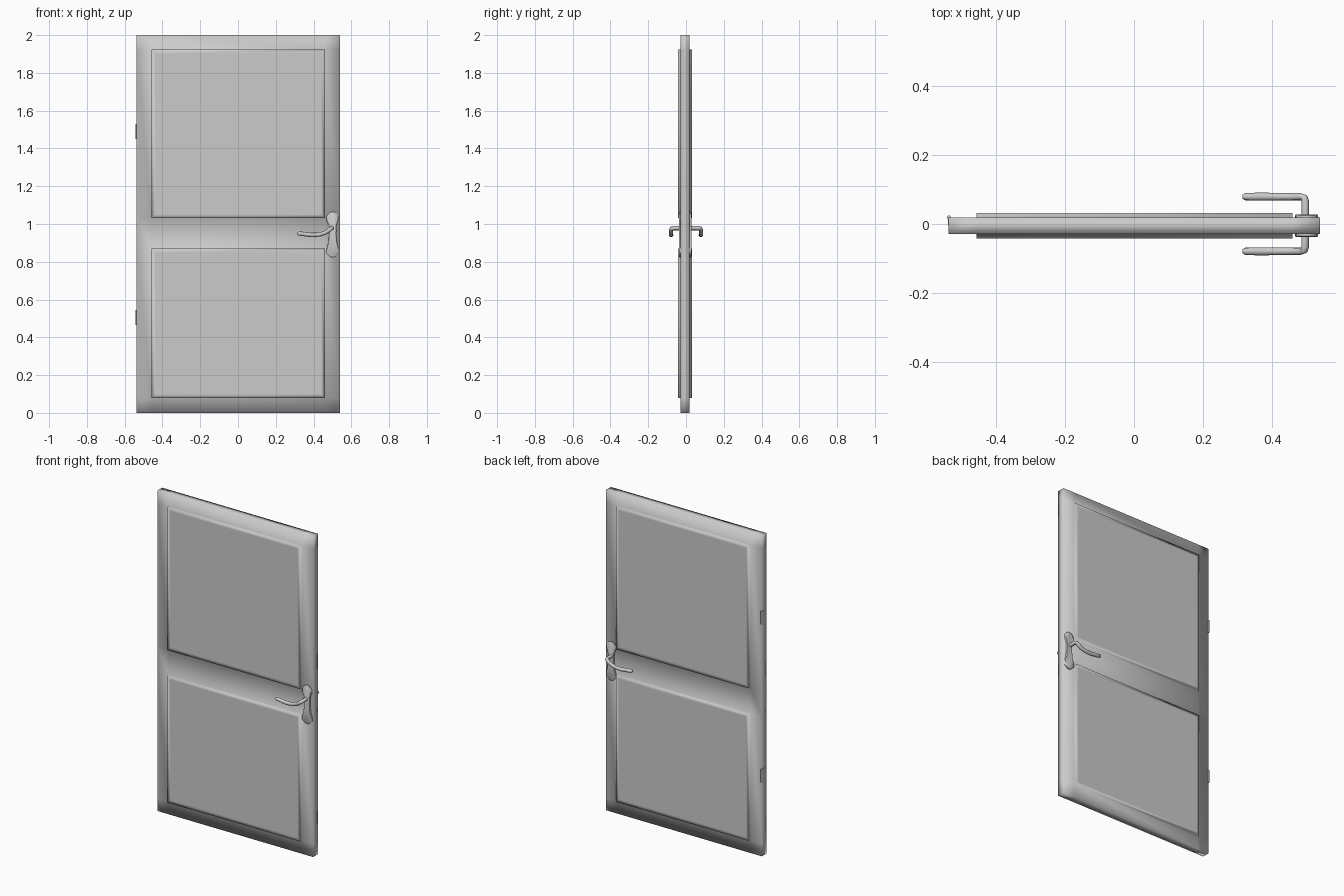
import bpy, bmesh
from mathutils import Vector

if "Cube" in bpy.data.objects:
    bpy.data.objects.remove(bpy.data.objects["Cube"])

DOOR_Y = -0.005          # door leaf centre
HALF = 0.0235            # half leaf thickness


def finish(name, bm, angle=None):
    bmesh.ops.recalc_face_normals(bm, faces=bm.faces)
    me = bpy.data.meshes.new(name)
    bm.to_mesh(me)
    bm.free()
    ob = bpy.data.objects.new(name, me)
    bpy.context.collection.objects.link(ob)
    smooth(ob, angle)
    return ob


def smooth(ob, angle):
    bpy.ops.object.select_all(action='DESELECT')
    ob.select_set(True)
    bpy.context.view_layer.objects.active = ob
    if angle is None:
        bpy.ops.object.shade_smooth()
    else:
        bpy.ops.object.shade_smooth_by_angle(angle=angle)


# Door leaf: box cut along the panel borders, panels raised on both faces
bm = bmesh.new()
bmesh.ops.create_cube(bm, size=1)
for v in bm.verts:
    v.co = Vector((0.001 + v.co.x * 1.076, DOOR_Y + v.co.y * 2 * HALF, 1 + v.co.z * 2))
cuts = [((x, 0, 0), (1, 0, 0)) for x in (-0.457, 0.46)]
cuts += [((0, 0, z), (0, 0, 1)) for z in (0.08, 0.87, 1.032, 1.923)]
for co, no in cuts:
    bmesh.ops.bisect_plane(bm, geom=bm.verts[:] + bm.edges[:] + bm.faces[:],
                           plane_co=co, plane_no=no)
bm.normal_update()
panels = []
for f in bm.faces:
    c = f.calc_center_median()
    if abs(f.normal.y) > 0.9 and abs(c.x) < 0.1 and (0.1 < c.z < 0.86 or 1.1 < c.z < 1.9):
        panels.append(f)
for f in panels:
    n = f.normal.copy()
    new = bmesh.ops.extrude_face_region(bm, geom=[f])['geom']
    top = [g for g in new if isinstance(g, bmesh.types.BMFace)]
    bmesh.ops.translate(bm, vec=n * 0.0138,
                        verts=[g for g in new if isinstance(g, bmesh.types.BMVert)])
    bmesh.ops.delete(bm, geom=[f], context='FACES_ONLY')
    bmesh.ops.inset_individual(bm, faces=top, thickness=0.028)
finish("door_leaf", bm)

# Handle backplate outline (x, z) and lever path (x, distance from y = 0, z)
plate = [(0.482, 1.058), (0.500, 1.065), (0.518, 1.060), (0.531, 1.042), (0.531, 1.020),
         (0.521, 0.995), (0.520, 0.950), (0.524, 0.900), (0.533, 0.872), (0.533, 0.846),
         (0.515, 0.828), (0.500, 0.823), (0.485, 0.828), (0.467, 0.846), (0.468, 0.868),
         (0.478, 0.900), (0.482, 0.950), (0.481, 0.995), (0.469, 1.018), (0.469, 1.040)]
lever = [(0.496, 0.020, 0.978), (0.496, 0.066, 0.978), (0.493, 0.076, 0.976),
         (0.482, 0.079, 0.968), (0.462, 0.079, 0.954), (0.430, 0.079, 0.944),
         (0.390, 0.079, 0.942), (0.350, 0.079, 0.947), (0.322, 0.079, 0.950),
         (0.314, 0.079, 0.950)]
radii = [1, 1, 1, 1, 1, 1, 1.05, 1.05, 0.95, 0.5]

for side, label in ((-1, "front"), (1, "back")):
    # Backplate with a chamfered rim
    bm = bmesh.new()
    y0 = DOOR_Y + side * (HALF - 0.003)
    centre = Vector((0.5, 0, 0.945))
    rings = []
    for depth, shrink in ((0, 1), (0.0095, 1), (0.0125, 0.92)):
        rings.append([bm.verts.new((centre.x + (x - centre.x) * shrink, y0 + side * depth,
                                    centre.z + (z - centre.z) * (1 + shrink) / 2))
                      for x, z in plate])
    n = len(plate)
    for a, b in zip(rings, rings[1:]):
        for i in range(n):
            j = (i + 1) % n
            bm.faces.new((a[i], a[j], b[j], b[i]))
    bm.faces.new(rings[0])
    bm.faces.new(rings[-1])
    finish(label + "_backplate", bm, 0.8)

    # Bent lever
    cu = bpy.data.curves.new(label + "_lever", 'CURVE')
    cu.dimensions = '3D'
    cu.bevel_depth = 0.0112
    cu.bevel_resolution = 2
    cu.use_fill_caps = True
    sp = cu.splines.new('POLY')
    sp.points.add(len(lever) - 1)
    for p, (x, y, z), r in zip(sp.points, lever, radii):
        p.co = (x, side * y, z, 1)
        p.radius = r
    ob = bpy.data.objects.new(label + "_lever", cu)
    bpy.context.collection.objects.link(ob)
    bpy.ops.object.select_all(action='DESELECT')
    ob.select_set(True)
    bpy.context.view_layer.objects.active = ob
    bpy.ops.object.convert(target='MESH')
    smooth(bpy.context.view_layer.objects.active, 0.8)

# Hinge knuckles on the left edge
for z, label in ((0.505, "lower"), (1.49, "upper")):
    bm = bmesh.new()
    bmesh.ops.create_cone(bm, cap_ends=True, segments=12, radius1=0.0055,
                          radius2=0.0055, depth=0.08)
    bmesh.ops.translate(bm, verts=bm.verts, vec=(-0.5365, 0.0195, z))
    finish(label + "_hinge", bm, 0.8)
    # Hinge leaf let into the door edge
    bm = bmesh.new()
    bmesh.ops.create_cube(bm, size=1)
    for v in bm.verts:
        v.co = Vector((-0.537 + v.co.x * 0.003, 0.007 + v.co.y * 0.022, z + v.co.z * 0.08))
    finish(label + "_hinge_leaf", bm, 0.5)
